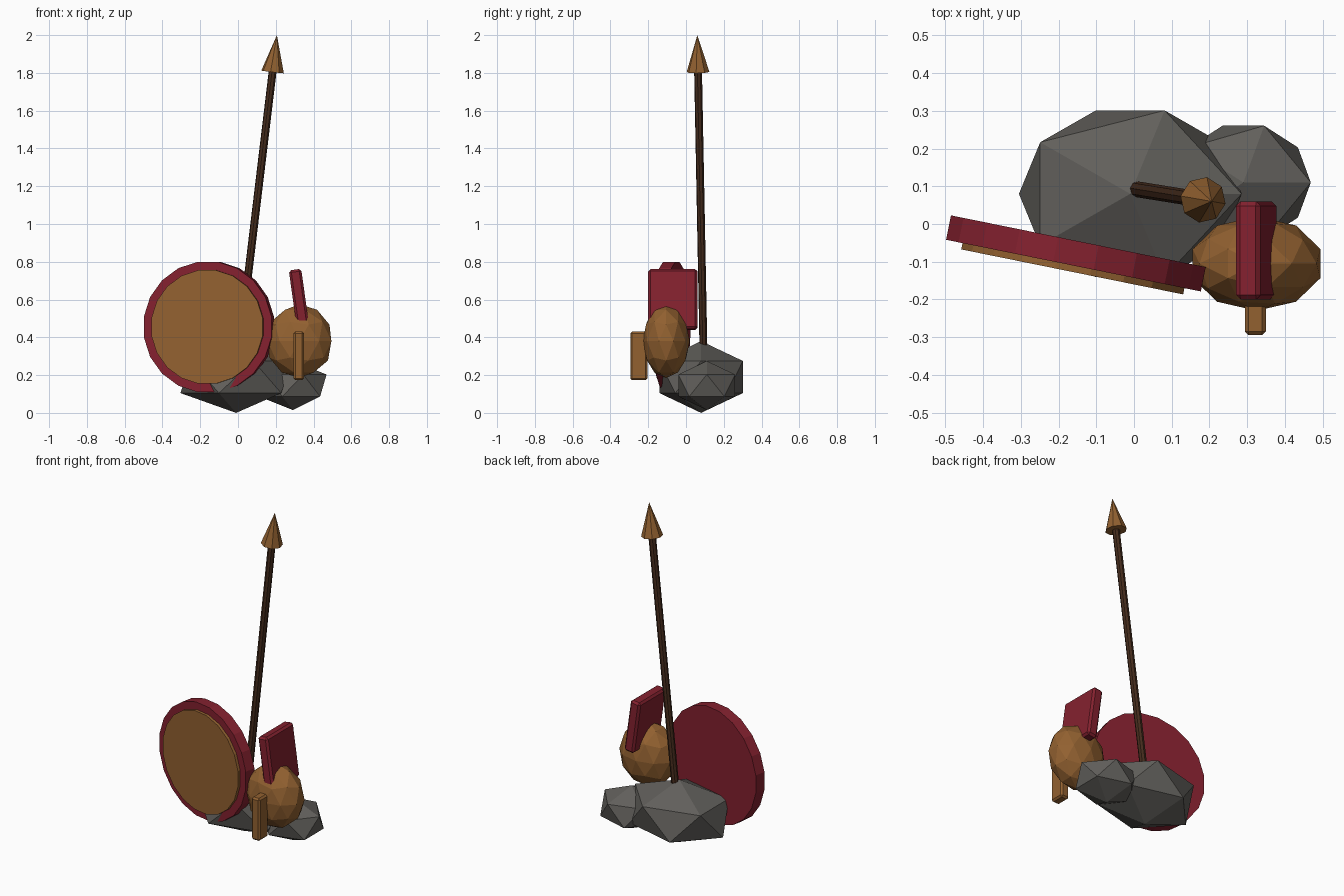
import bpy
from math import pi
from mathutils import Vector, Matrix

cube = bpy.data.objects.get("Cube")
if cube:
    bpy.data.objects.remove(cube, do_unlink=True)


def material(name, rgb):
    mat = bpy.data.materials.new(name)
    mat.use_nodes = True
    colour = (*rgb, 1.0)
    mat.diffuse_color = colour
    bsdf = next(n for n in mat.node_tree.nodes if n.type == 'BSDF_PRINCIPLED')
    bsdf.inputs["Base Color"].default_value = colour
    return mat


bronze = material("bronze", (0.29, 0.12, 0.03))
crimson = material("crimson", (0.23, 0.015, 0.028))
stone = material("grey_stone", (0.12, 0.115, 0.105))
wood = material("dark_wood", (0.06, 0.025, 0.012))


def finish(name, mat):
    obj = bpy.context.object
    obj.name = obj.data.name = name
    obj.data.materials.clear()
    obj.data.materials.append(mat)
    return obj


def faceted_ball(name, mat, centre, scale, detail):
    bpy.ops.mesh.primitive_ico_sphere_add(subdivisions=detail, radius=1, location=centre)
    obj = finish(name, mat)
    obj.scale = scale
    return obj


def bevelled_box(name, mat, centre, size, bevel, tilt=0.0):
    bpy.ops.mesh.primitive_cube_add(size=1, location=centre)
    obj = finish(name, mat)
    obj.data.transform(Matrix.Diagonal((*size, 1)))
    obj.rotation_euler.y = tilt
    mod = obj.modifiers.new("soft_edges", 'BEVEL')
    mod.width = bevel
    mod.segments = 1
    return obj


def tapered_rod(name, mat, start, end, r_start, r_end, sides, spin=0.0):
    start, end = Vector(start), Vector(end)
    axis = end - start
    bpy.ops.mesh.primitive_cone_add(vertices=sides, radius1=r_start, radius2=r_end,
                                    depth=axis.length, location=(start + end) / 2)
    obj = finish(name, mat)
    obj.data.transform(Matrix.Rotation(spin, 4, 'Z'))
    obj.rotation_euler = axis.to_track_quat('Z', 'Y').to_euler()
    return obj


def shield_disc(name, mat, centre, radius, back, front, sides=20, turn=-0.2):
    # upright disc, with flats at the top and sides, turned about z
    bpy.ops.mesh.primitive_cylinder_add(vertices=sides, radius=radius,
                                        depth=front - back, location=centre)
    obj = finish(name, mat)
    obj.data.transform(Matrix.Rotation(pi / 2, 4, 'X')
                       @ Matrix.Translation((0, 0, (front + back) / 2))
                       @ Matrix.Rotation(pi / sides, 4, 'Z'))
    obj.rotation_euler.z = turn
    return obj


# Boulders
faceted_ball("large_rock", stone, (-0.01, 0.08, 0.19), (0.33, 0.26, 0.19), 1)
faceted_ball("small_rock", stone, (0.29, 0.11, 0.145), (0.20, 0.177, 0.13), 1)

# Shield
shield_centre = (-0.154, -0.078, 0.455)
shield_disc("shield_rim", crimson, shield_centre, 0.349, -0.033, 0.033)
shield_disc("shield_face", bronze, shield_centre, 0.304, 0.0, 0.05)

# Spear planted in the large rock
neck = (0.183, 0.064, 1.805)
tapered_rod("spear_shaft", wood, (-0.01, 0.095, 0.2), neck, 0.021, 0.021, 8)
tapered_rod("spear_head", bronze, neck, (0.206, 0.06, 2.0), 0.061, 0.0, 8)

# Helmet with crest and nose guard
faceted_ball("helmet_dome", bronze, (0.325, -0.105, 0.38), (0.178, 0.125, 0.195), 2)
bevelled_box("helmet_crest", crimson, (0.324, -0.07, 0.6), (0.066, 0.26, 0.32), 0.012, -0.14)
bevelled_box("nose_guard", bronze, (0.322, -0.25, 0.302), (0.056, 0.09, 0.258), 0.01)
